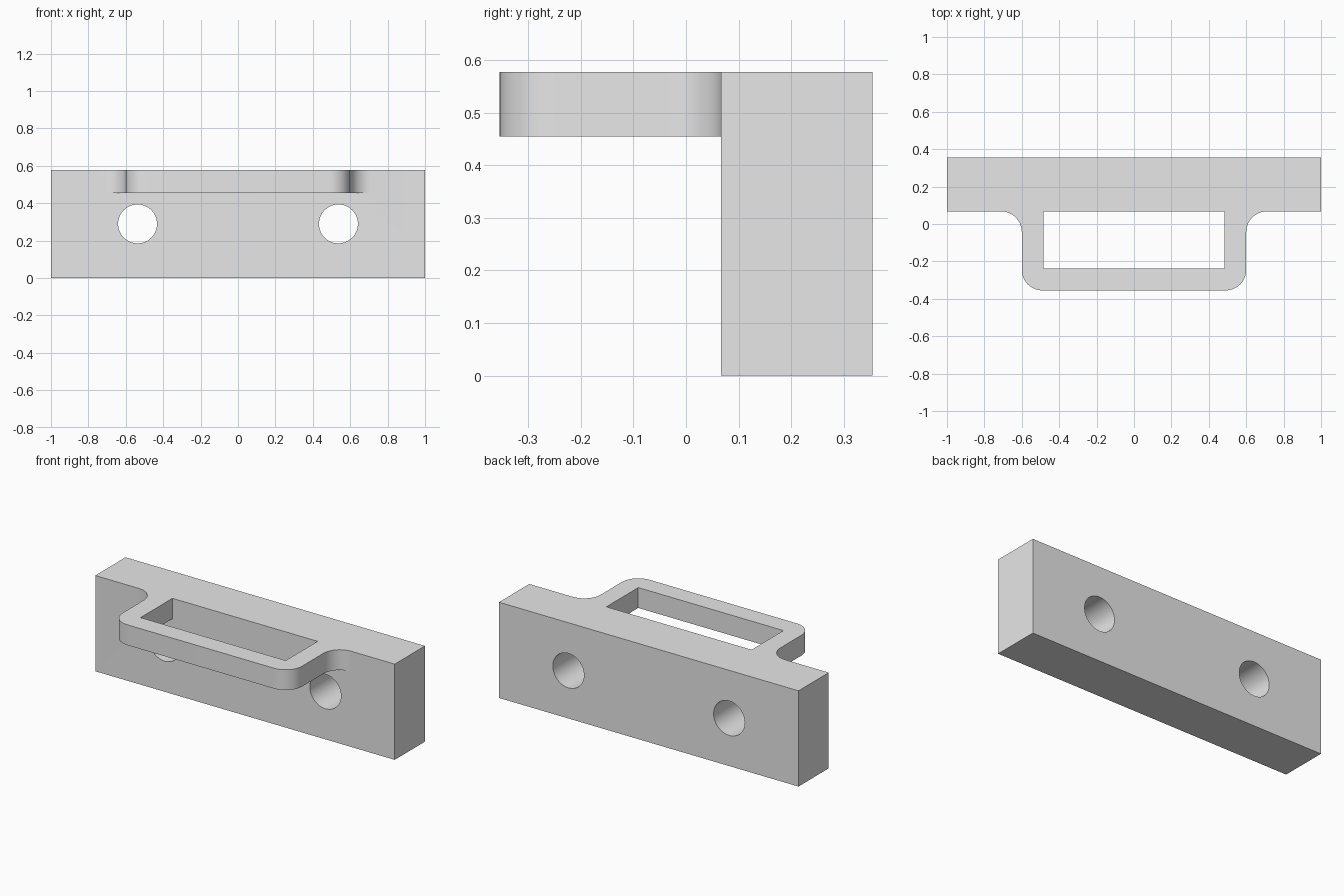
import bpy, bmesh
from math import pi, cos, sin, radians
from mathutils import Vector, Matrix

if "Cube" in bpy.data.objects:
    bpy.data.objects.remove(bpy.data.objects["Cube"], do_unlink=True)

# Main dimensions
FRONT, BACK, TOP = 0.067, 0.355, 0.578
LOOP_BOTTOM = 0.455
OUTER, INNER, LOOP_FRONT, LOOP_INSIDE = 0.6, 0.485, -0.355, -0.237
RADIUS = 0.11
HOLE_X, HOLE_Z, HOLE_R = 0.537, 0.289, 0.104

grey = bpy.data.materials.new("light_grey")
grey.use_nodes = True
colour = (0.8, 0.8, 0.8, 1)
grey.diffuse_color = colour
grey.node_tree.nodes["Principled BSDF"].inputs["Base Color"].default_value = colour


def add_object(name, bm):
    bmesh.ops.recalc_face_normals(bm, faces=bm.faces)
    mesh = bpy.data.meshes.new(name)
    bm.to_mesh(mesh)
    bm.free()
    mesh.materials.append(grey)
    obj = bpy.data.objects.new(name, mesh)
    bpy.context.collection.objects.link(obj)
    return obj


def arc(cx, cy, start, end, steps=12):
    angles = [radians(start + (end - start) * i / steps) for i in range(steps + 1)]
    return [(cx + RADIUS * cos(a), cy + RADIUS * sin(a)) for a in angles]


def combine(target, other, operation):
    mod = target.modifiers.new(operation.lower(), 'BOOLEAN')
    mod.operation, mod.solver, mod.object = operation, 'EXACT', other
    bpy.ops.object.select_all(action='DESELECT')
    bpy.context.view_layer.objects.active = target
    target.select_set(True)
    bpy.ops.object.modifier_apply(modifier=mod.name)
    bpy.data.objects.remove(other, do_unlink=True)


# Rectangular mounting block
bm = bmesh.new()
size = Matrix.Diagonal((2, BACK - FRONT, TOP, 1))
place = Matrix.Translation((0, (FRONT + BACK) / 2, TOP / 2))
bmesh.ops.create_cube(bm, size=1, matrix=place @ size)
block = add_object("mounting_block", bm)

# Loop with flared roots and rounded corners; its legs run into the block
root = FRONT + 0.1
half = [(INNER, root), (INNER, LOOP_INSIDE)]
outside = [(OUTER + RADIUS, root)]
outside += arc(OUTER + RADIUS, FRONT - RADIUS, 90, 180)
outside += arc(OUTER - RADIUS, LOOP_FRONT + RADIUS, 0, -90)
right_side = half + [(-x, y) for x, y in reversed(half)]
left_side = [(-x, y) for x, y in outside] + outside[::-1]
bm = bmesh.new()
face = bm.faces.new([bm.verts.new((x, y, LOOP_BOTTOM)) for x, y in right_side + left_side])
extruded = bmesh.ops.extrude_face_region(bm, geom=[face])
top_verts = [v for v in extruded["geom"] if isinstance(v, bmesh.types.BMVert)]
bmesh.ops.translate(bm, verts=top_verts, vec=Vector((0, 0, TOP - LOOP_BOTTOM)))
loop = add_object("front_loop", bm)
combine(block, loop, 'UNION')

# Two bolt holes through the block
for side in (-1, 1):
    bm = bmesh.new()
    place = Matrix.Translation((side * HOLE_X, (FRONT + BACK) / 2, HOLE_Z))
    bmesh.ops.create_cone(bm, cap_ends=True, segments=64, radius1=HOLE_R, radius2=HOLE_R,
                          depth=0.4, matrix=place @ Matrix.Rotation(pi / 2, 4, 'X'))
    cutter = add_object("hole_cutter", bm)
    cutter.hide_render = True
    combine(block, cutter, 'DIFFERENCE')

# Smooth curved walls with crisp edges
bpy.ops.object.select_all(action='DESELECT')
block.select_set(True)
bpy.context.view_layer.objects.active = block
bpy.ops.object.shade_smooth_by_angle(angle=radians(30))
